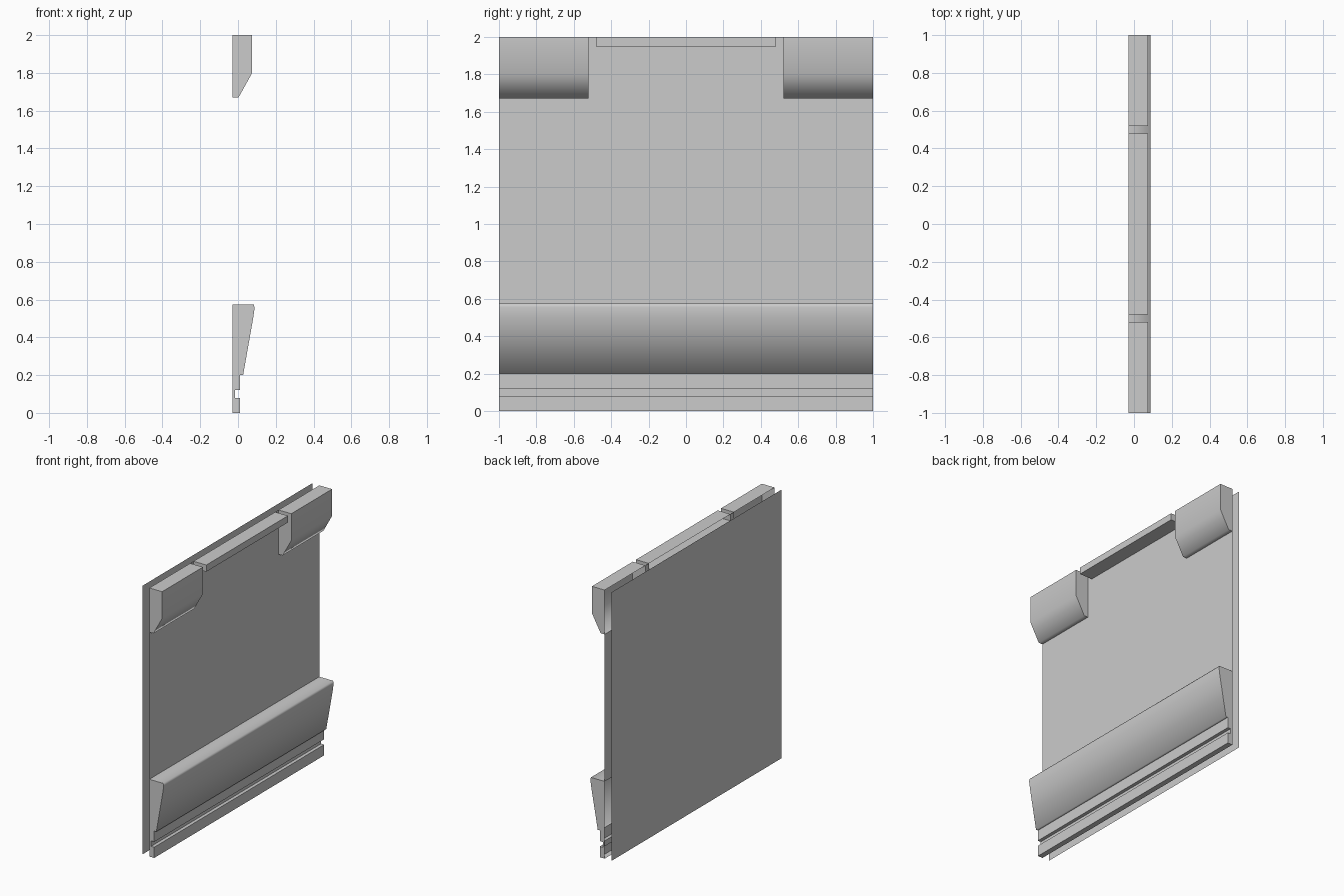
import bpy, bmesh, math

if "Cube" in bpy.data.objects:
    bpy.data.objects.remove(bpy.data.objects["Cube"])

WALL = -0.03    # x of the visible wall face
BACK = -0.088   # x of the rear sheet


def finish(name, bm, smooth=False):
    bmesh.ops.remove_doubles(bm, verts=bm.verts, dist=0.0001)
    mesh = bpy.data.meshes.new(name)
    bm.to_mesh(mesh)
    bm.free()
    obj = bpy.data.objects.new(name, mesh)
    bpy.context.collection.objects.link(obj)
    if smooth:
        bpy.ops.object.select_all(action='DESELECT')
        obj.select_set(True)
        bpy.context.view_layer.objects.active = obj
        bpy.ops.object.shade_smooth_by_angle(angle=math.radians(85))
    return obj


def moulding(name, profile, y0, y1):
    """Sweep an (x, z) profile along y with end caps, leaving the back open."""
    bm = bmesh.new()
    near = [bm.verts.new((x, y0, z)) for x, z in profile]
    far = [bm.verts.new((x, y1, z)) for x, z in profile]
    for i in range(len(profile) - 1):
        bm.faces.new((near[i], far[i], far[i + 1], near[i + 1]))
    bm.faces.new(near)
    bm.faces.new(far[::-1])
    return finish(name, bm, smooth=True)


def sheet(name, x, rects, flip=False):
    """Flat sheet facing +x (or -x) made of (y0, y1, z0, z1) rectangles."""
    bm = bmesh.new()
    for y0, y1, z0, z1 in rects:
        vs = [bm.verts.new((x, y, z))
              for y, z in ((y0, z0), (y1, z0), (y1, z1), (y0, z1))]
        bm.faces.new(vs[::-1] if flip else vs)
    return finish(name, bm)


# Rear sheet
sheet("back_panel", BACK, [(-1, 1, 0, 2)], flip=True)

# Wall face, open behind the mouldings
sheet("wall_panel", WALL, [
    (-1, 1, 0.575, 1.67),
    (-0.52, 0.52, 1.67, 1.95),
    (-0.52, -0.48, 1.95, 2),
    (0.48, 0.52, 1.95, 2),
])

# Grooved plinth with the flared rail above it
moulding("lower_moulding", [
    (WALL, 0), (0.01, 0), (0.01, 0.08), (-0.015, 0.08), (-0.015, 0.12),
    (0.01, 0.12), (0.01, 0.2), (0.027, 0.2), (0.08, 0.5), (0.088, 0.557),
    (0.083, 0.575), (WALL, 0.575)], -1, 1)

# Chamfered blocks at both top corners
block = [(WALL, 1.67), (0.003, 1.67), (0.075, 1.8), (0.075, 2), (WALL, 2)]
for side, y0, y1 in (("front", -1, -0.52), ("rear", 0.52, 1)):
    moulding("corner_block_" + side, block, y0, y1)

# Thin rail between the blocks
moulding("centre_rail", [(WALL, 1.95), (0.075, 1.95), (0.075, 2), (WALL, 2)],
         -0.48, 0.48)
